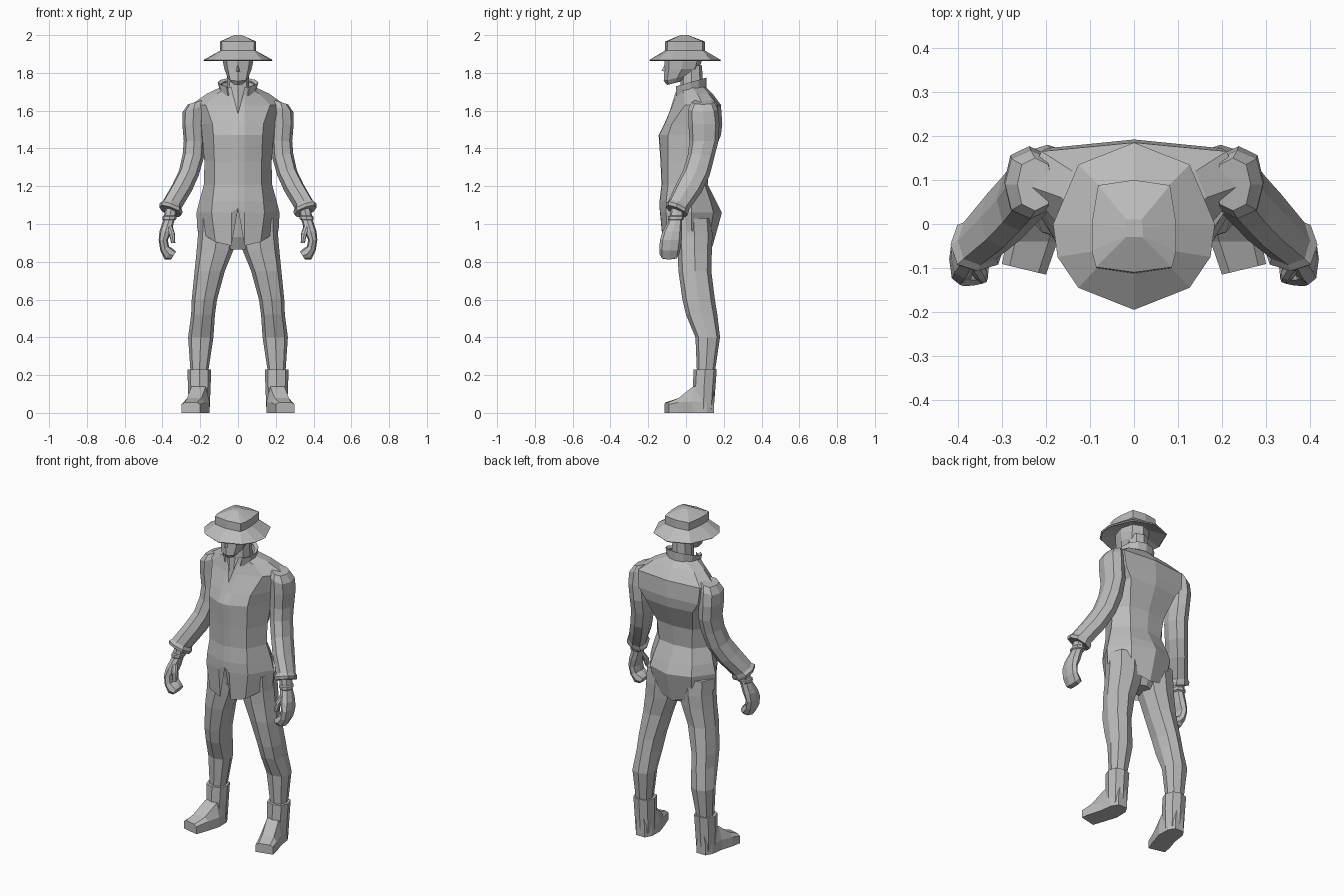
import bpy, bmesh, math
from mathutils import Vector

grey = bpy.data.materials.new("plain grey")
grey.diffuse_color = (0.5, 0.5, 0.5, 1)


def finish(name, bm, mirror=False, thickness=0):
    bmesh.ops.recalc_face_normals(bm, faces=bm.faces)
    me = bpy.data.meshes.new(name)
    bm.to_mesh(me)
    bm.free()
    me.materials.append(grey)
    ob = bpy.data.objects.new(name, me)
    bpy.context.collection.objects.link(ob)
    if thickness:
        ob.modifiers.new("thickness", 'SOLIDIFY').thickness = thickness
    if mirror:
        ob.modifiers.new("other_side", 'MIRROR')
    return ob


def loft(name, rings, caps=(True, True), closed=True, **kw):
    """Skin a list of equal-length point rings."""
    bm = bmesh.new()
    vs = [[bm.verts.new(p) for p in r] for r in rings]
    n = len(vs[0])
    for a, b in zip(vs, vs[1:]):
        for i in range(n if closed else n - 1):
            j = (i + 1) % n
            bm.faces.new((a[i], a[j], b[j], b[i]))
    if caps[0]:
        bm.faces.new(vs[0])
    if caps[1]:
        bm.faces.new(vs[-1])
    return finish(name, bm, **kw)


def octagon(z, cx, cy, rx, ry, tx=0, ty=0):
    """Eight points round a centre, the plane tilted by slopes tx and ty."""
    pts = []
    for i in range(8):
        k = 1.06 if i % 2 else 1
        x, y = rx * k * math.sin(i * math.pi / 4), -ry * k * math.cos(i * math.pi / 4)
        pts.append(Vector((cx + x, cy + y, z + tx * x + ty * y)))
    return pts


def body(z, w, yf, yb, ym, fx, fy, bx, by):
    """Ten points: front centre, near front, front corner, side, back corner, back centre, then mirrored."""
    half = [(0.035, yf + 0.004), (fx, fy), (w, ym), (bx, by)]
    return ([Vector((0, yf, z))] + [Vector((x, y, z)) for x, y in half] + [Vector((0, yb, z))]
            + [Vector((-x, y, z)) for x, y in reversed(half)])


# Shirt, with curved hem, front slit and open neck
shirt = [body(*r) for r in (
    (0.90, 0.215, -0.125, 0.14, 0.03, 0.12, -0.10, 0.12, 0.12),
    (1.06, 0.22, -0.14, 0.19, 0.03, 0.14, -0.105, 0.14, 0.145),
    (1.12, 0.205, -0.14, 0.16, 0.03, 0.135, -0.105, 0.13, 0.13),
    (1.21, 0.18, -0.13, 0.115, 0.02, 0.125, -0.095, 0.11, 0.10),
    (1.33, 0.178, -0.135, 0.125, 0.03, 0.125, -0.095, 0.12, 0.11),
    (1.47, 0.19, -0.145, 0.185, 0.05, 0.13, -0.095, 0.16, 0.165),
    (1.53, 0.225, -0.115, 0.192, 0.09, 0.135, -0.075, 0.20, 0.172),
    (1.63, 0.25, -0.075, 0.185, 0.09, 0.17, -0.005, 0.21, 0.165),
    (1.69, 0.165, -0.055, 0.14, 0.06, 0.11, -0.01, 0.14, 0.12),
    (1.725, 0.09, -0.05, 0.105, 0.03, 0.06, -0.03, 0.06, 0.09))]
for i, z in enumerate((1.08, 0.885, 0.905, 0.965, 0.91, 0.88, 0.91, 0.965, 0.905, 0.885)):
    shirt[0][i].z = z
shirt[1][0].z = 1.085
shirt[-1][0] = Vector((0, -0.09, 1.585))
shirt[-2][0] = Vector((0, -0.09, 1.58))
shirt[-3][0] = Vector((0, -0.092, 1.575))
loft("shirt", shirt, caps=(False, False))

# Standing collar, open at the front
arc = [math.radians(a) for a in range(-145, 146, 29)]
loft("collar", [[(rx * math.sin(a), 0.02 + ry * math.cos(a), z - d * (1 - math.cos(a)))
                 for a in arc] for z, d, rx, ry in
                ((1.70, 0.012, 0.092, 0.088), (1.775, 0.025, 0.108, 0.088),
                 (1.765, 0.025, 0.088, 0.07))],
     caps=(False, False), closed=False, thickness=0.01)

# Neck, head and nose
loft("neck", [octagon(1.52, 0, 0.02, 0.05, 0.09), octagon(1.70, 0, 0.03, 0.06, 0.06),
              octagon(1.84, 0, 0.03, 0.055, 0.055)])
loft("head", [octagon(z, 0, cy, rx, ry, 0, ty) for z, cy, rx, ry, ty in (
    (1.745, -0.065, 0.03, 0.035, 0.25), (1.775, -0.045, 0.055, 0.073, 0.25),
    (1.82, -0.022, 0.072, 0.092, 0.0), (1.86, -0.016, 0.08, 0.098, 0),
    (1.92, -0.012, 0.08, 0.095, 0))])
loft("nose", [[(0, -0.11, 1.85), (0.005, -0.105, 1.85), (-0.005, -0.105, 1.85)],
              [(0, -0.13, 1.81), (0.013, -0.105, 1.807), (-0.013, -0.105, 1.807)]])

# Hat: underside, brim edge, band and peaked crown
def hat_ring(z, s, cy, sy):
    half = [(0.125, -0.145), (0.172, -0.075), (0.182, 0.0), (0.125, 0.135)]
    pts = [(0, -0.195)] + half + [(0, 0.185)] + [(-x, y) for x, y in reversed(half)]
    return [Vector((x * s, cy + y * sy, z)) for x, y in pts]

def crown_ring(z, w, yf, yb):
    half = [(w * 0.9, yf + 0.012), (w, yf + 0.05), (w, 0.0), (w * 0.85, yb - 0.012)]
    return [Vector(p + (z,)) for p in [(0, yf)] + half + [(0, yb)]
            + [(-x, y) for x, y in reversed(half)]]

loft("hat", [hat_ring(1.895, 0.45, 0, 0.5), hat_ring(1.862, 0.97, 0, 0.97),
             hat_ring(1.868, 1.01, 0, 1.0), crown_ring(1.918, 0.094, -0.112, 0.1),
             crown_ring(1.966, 0.096, -0.11, 0.1),
             [Vector((x * 0.02, -0.01 + y * 0.02, 2.0)) for x, y, z in crown_ring(2, 1, -1, 1)]])

# Sleeves, with a wider cuff
loft("sleeve", [octagon(*r) for r in (
    (1.645, 0.225, 0.09, 0.04, 0.06, -0.3), (1.61, 0.235, 0.09, 0.058, 0.078, -0.3),
    (1.53, 0.238, 0.095, 0.057, 0.082), (1.44, 0.232, 0.095, 0.055, 0.077),
    (1.36, 0.237, 0.08, 0.056, 0.07, 0.15, -0.1), (1.27, 0.26, 0.055, 0.052, 0.07, 0.25, -0.2),
    (1.19, 0.297, 0.015, 0.052, 0.068, 0.3, -0.3), (1.10, 0.35, -0.038, 0.05, 0.055, 0.35, -0.4),
    (1.085, 0.355, -0.047, 0.062, 0.06, 0.35, -0.4), (1.068, 0.358, -0.05, 0.058, 0.057, 0.35, -0.4))],
    mirror=True)

# Hands with curled fingers and a thumb
loft("hand", [octagon(*r) for r in (
    (1.09, 0.352, -0.045, 0.032, 0.036), (1.045, 0.36, -0.05, 0.032, 0.036),
    (1.04, 0.362, -0.052, 0.037, 0.042), (1.025, 0.364, -0.054, 0.037, 0.042),
    (1.02, 0.366, -0.056, 0.03, 0.036), (0.96, 0.384, -0.072, 0.032, 0.052),
    (0.915, 0.396, -0.08, 0.024, 0.058), (0.87, 0.388, -0.085, 0.023, 0.056, -0.5),
    (0.84, 0.365, -0.088, 0.022, 0.052, -1.3), (0.832, 0.342, -0.09, 0.013, 0.045, -1.6))], mirror=True)
loft("thumb", [octagon(*r) for r in (
    (0.99, 0.365, -0.085, 0.018, 0.02), (0.95, 0.35, -0.11, 0.016, 0.018),
    (0.90, 0.343, -0.122, 0.011, 0.013))], mirror=True)

# Trousers
loft("pelvis", [octagon(0.865, 0, 0.045, 0.06, 0.06), octagon(0.93, 0, 0.045, 0.15, 0.09),
                octagon(1.07, 0, 0.03, 0.18, 0.1)])
loft("trouser_leg", [octagon(*r) for r in (
    (1.03, 0.11, 0.04, 0.1, 0.095), (0.94, 0.112, 0.045, 0.1, 0.095),
    (0.86, 0.122, 0.046, 0.097, 0.091), (0.75, 0.15, 0.047, 0.08, 0.087),
    (0.60, 0.178, 0.067, 0.067, 0.086), (0.52, 0.185, 0.083, 0.063, 0.083),
    (0.40, 0.197, 0.115, 0.067, 0.065), (0.21, 0.205, 0.105, 0.046, 0.047))], mirror=True)

# Boots: ankle shaft and a foot turned slightly outward
loft("boot_shaft", [octagon(*r) for r in (
    (0.23, 0.205, 0.102, 0.063, 0.061), (0.14, 0.205, 0.096, 0.06, 0.06),
    (0.02, 0.205, 0.092, 0.055, 0.055))], mirror=True)
loft("boot_foot", [[(cx + s * hw, y - 0.12 * s * hw / 0.05 * turn, z) for s, z in (
    (-1, 0), (1, 0), (1, side), (0.65, top), (-0.65, top), (-1, side))]
    for y, cx, hw, side, top, turn in (
        (0.148, 0.205, 0.03, 0.06, 0.12, 0), (0.11, 0.205, 0.052, 0.06, 0.15, 0),
        (0.035, 0.209, 0.058, 0.06, 0.138, 0), (-0.04, 0.232, 0.058, 0.055, 0.078, 0),
        (-0.103, 0.25, 0.05, 0.045, 0.055, -0.1))], mirror=True)
